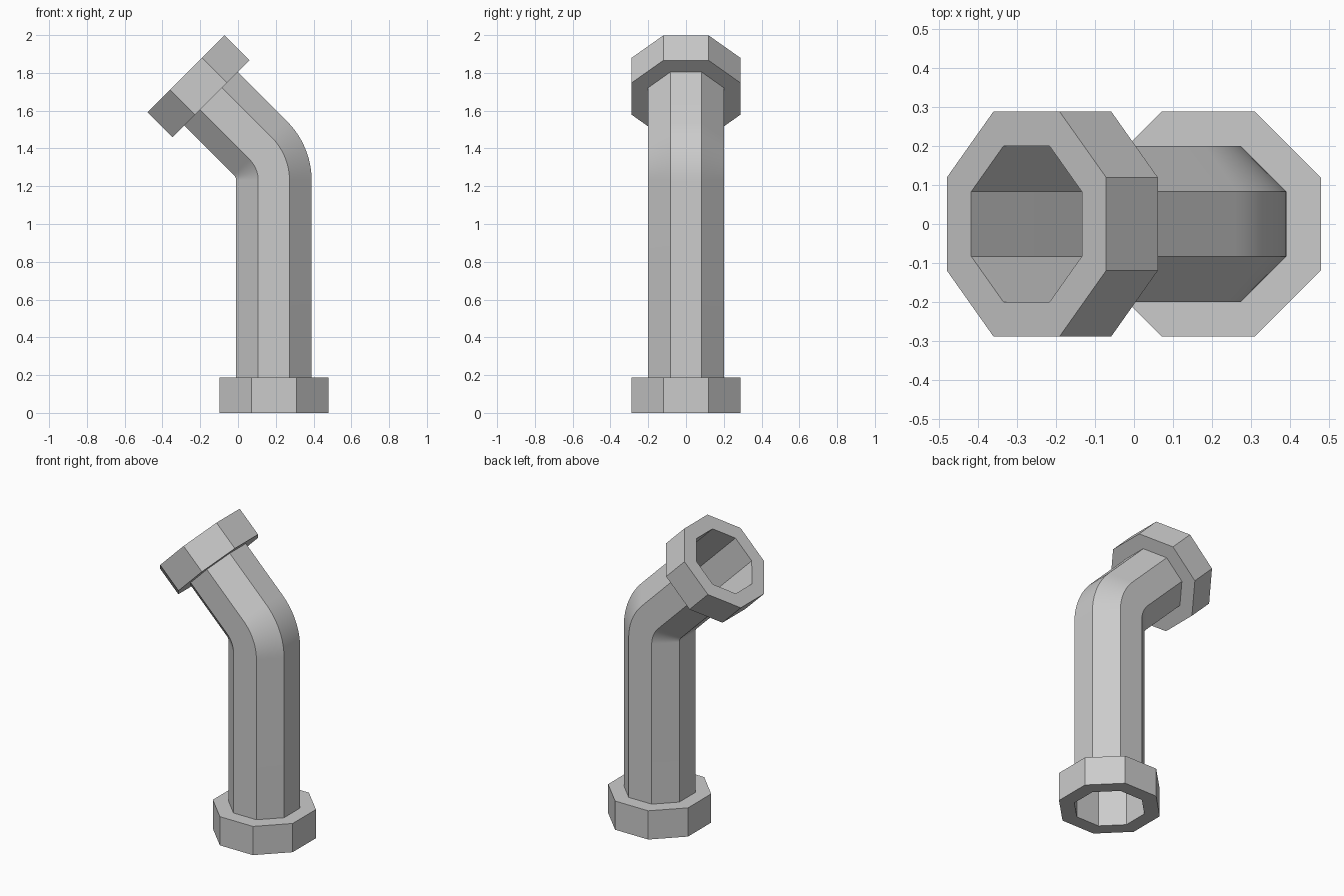
import bpy, bmesh, math
from mathutils import Vector

if "Cube" in bpy.data.objects:
    bpy.data.objects.remove(bpy.data.objects["Cube"])

BASE_X, BEND_Z, BEND_R = 0.19, 1.23, 0.242
PIPE_A, FLANGE_A, FLANGE_H = 0.20, 0.288, 0.187
BEND = math.radians(45)


def octagon(bm, centre, tilt, apothem):
    """Ring of 8 verts, flats facing x and y, tilted toward -x."""
    u = Vector((math.cos(tilt), 0, math.sin(tilt)))
    v = Vector((0, 1, 0))
    r = apothem / math.cos(math.pi / 8)
    return [bm.verts.new(centre + u * r * math.cos(a) + v * r * math.sin(a))
            for a in (math.pi / 8 + i * math.pi / 4 for i in range(8))]


def sweep(name, stations, closed=False):
    """Bridge octagon rings given as (centre, tilt, apothem)."""
    bm = bmesh.new()
    rings = [octagon(bm, *s) for s in stations]
    pairs = list(zip(rings, rings[1:]))
    if closed:
        pairs.append((rings[-1], rings[0]))
    for a, b in pairs:
        for i in range(8):
            j = (i + 1) % 8
            bm.faces.new((a[i], a[j], b[j], b[i]))
    mesh = bpy.data.meshes.new(name)
    bm.to_mesh(mesh)
    bm.free()
    ob = bpy.data.objects.new(name, mesh)
    bpy.context.collection.objects.link(ob)
    bpy.ops.object.select_all(action='DESELECT')
    ob.select_set(True)
    bpy.context.view_layer.objects.active = ob
    bpy.ops.object.shade_smooth_by_angle(angle=math.radians(30))
    return ob


def flange(name, centre, tilt):
    """Octagonal collar around the pipe, starting at centre."""
    top = centre + Vector((-math.sin(tilt), 0, math.cos(tilt))) * FLANGE_H
    sweep(name, [(centre, tilt, PIPE_A), (centre, tilt, FLANGE_A),
                 (top, tilt, FLANGE_A), (top, tilt, PIPE_A)])


# Open pipe: straight shaft, smooth elbow, slanted outlet
path = [(Vector((BASE_X, 0, 0)), 0, PIPE_A)]
STEPS = 12
for k in range(STEPS + 1):
    t = BEND * k / STEPS
    c = Vector((BASE_X - BEND_R + BEND_R * math.cos(t), 0,
                BEND_Z + BEND_R * math.sin(t)))
    path.append((c, t, PIPE_A))
axis = Vector((-math.sin(BEND), 0, math.cos(BEND)))
mouth = path[-1][0] + axis * ((path[-1][0].x + 0.275) / math.sin(BEND))
path.append((mouth, BEND, PIPE_A))
sweep("pipe", path)

# Collars at both ends
flange("base_flange", Vector((BASE_X, 0, 0)), 0)
flange("outlet_flange", mouth - axis * FLANGE_H, BEND)
